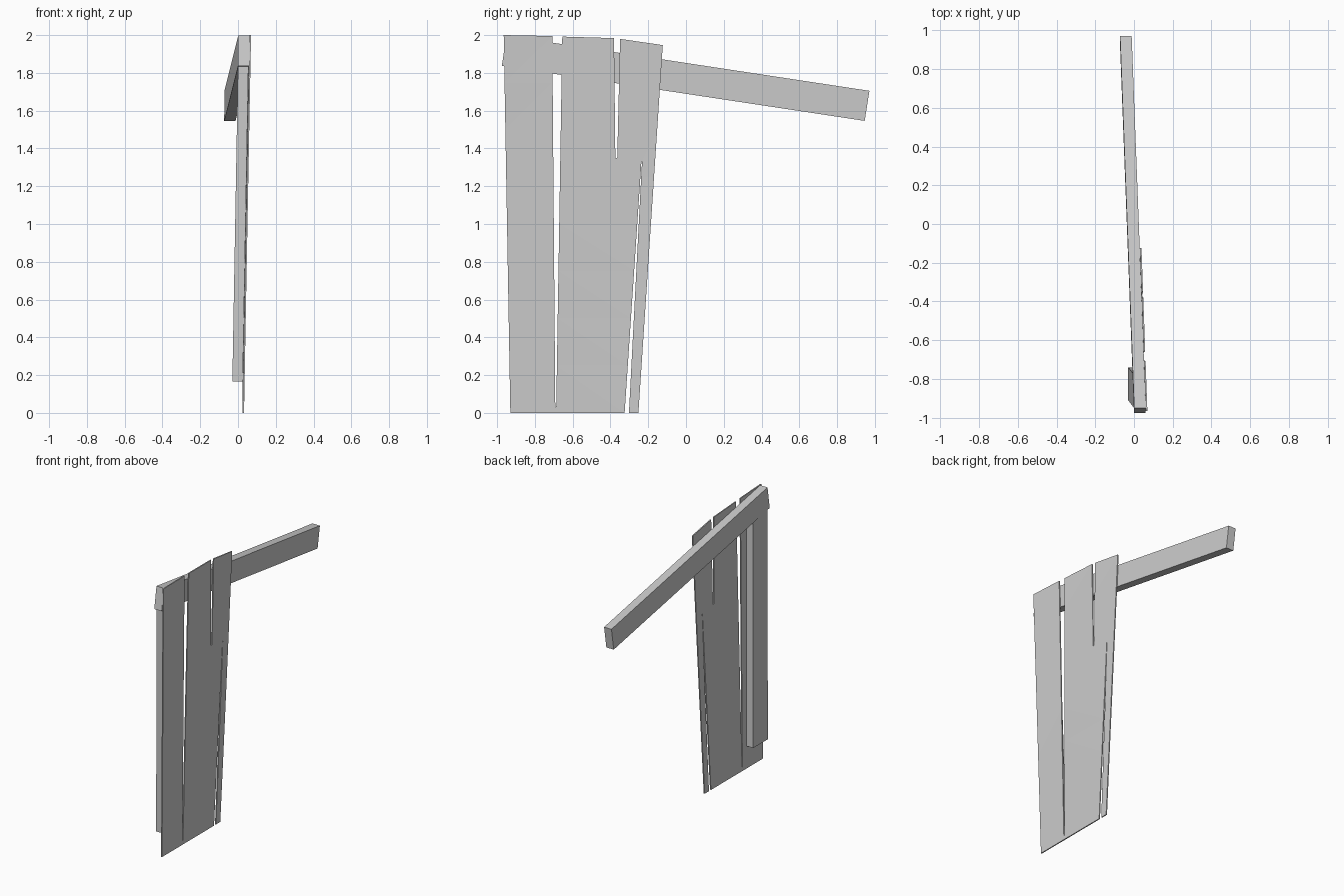
import bpy, bmesh
from mathutils import Vector

cube = bpy.data.objects.get("Cube")
if cube:
    bpy.data.objects.remove(cube, do_unlink=True)

# One plain grey for everything
grey = bpy.data.materials.new("light_grey")
grey.use_nodes = True
colour = (0.6, 0.6, 0.6, 1)
grey.diffuse_color = colour
grey.node_tree.nodes["Principled BSDF"].inputs["Base Color"].default_value = colour


def finish(name, bm):
    bmesh.ops.recalc_face_normals(bm, faces=bm.faces)
    mesh = bpy.data.meshes.new(name)
    bm.to_mesh(mesh)
    bm.free()
    mesh.materials.append(grey)
    obj = bpy.data.objects.new(name, mesh)
    bpy.context.collection.objects.link(obj)
    return obj


def timber(name, start, end):
    """Straight timber between two four-cornered ends."""
    bm = bmesh.new()
    a = [bm.verts.new(p) for p in start]
    b = [bm.verts.new(p) for p in end]
    bm.faces.new(a)
    bm.faces.new(b)
    for i in range(4):
        j = (i + 1) % 4
        bm.faces.new((a[i], a[j], b[j], b[i]))
    return finish(name, bm)


def beam_end(x, low, high):
    w = 0.06
    return [(x, *low), (x + w, *low), (x + w + 0.001, *high), (x + 0.001, *high)]


def post_end(x, y, z_front, z_back):
    w, d = 0.055, 0.17
    return [(x, y, z_front), (x + w, y, z_front), (x + w, y + d, z_back), (x, y + d, z_back)]


# Sloping top beam
timber("top_beam", beam_end(0.0, (-0.975, 1.837), (-0.951, 1.997)),
       beam_end(-0.073, (0.946, 1.546), (0.971, 1.705)))

# Leaning post below the beam
timber("post", post_end(-0.03, -0.91, 0.165, 0.165),
       post_end(0.0, -0.95, 1.84, 1.81))

# Thin board panel with slits between the boards, as (y, z) outline
outline = [
    (-0.93, 0), (-0.325, 0), (-0.236, 1.33), (-0.233, 1.33), (-0.302, 0), (-0.252, 0),
    (-0.123, 1.947), (-0.349, 1.98),
    (-0.364, 1.35), (-0.374, 1.35), (-0.381, 1.984), (-0.655, 1.992),
    (-0.687, 0.03), (-0.692, 0.03), (-0.708, 1.995), (-0.965, 2.0),
]
thickness = 0.008
bm = bmesh.new()
face = bm.faces.new([bm.verts.new((0, y, z)) for y, z in outline])
extruded = bmesh.ops.extrude_face_region(bm, geom=[face])["geom"]
bmesh.ops.translate(bm, vec=(-thickness, 0, 0),
                    verts=[v for v in extruded if isinstance(v, bmesh.types.BMVert)])
for i in range(1, 8):
    bmesh.ops.bisect_plane(bm, geom=bm.verts[:] + bm.edges[:] + bm.faces[:],
                           plane_co=Vector((0, 0, i / 4)), plane_no=Vector((0, 0, 1)))
bmesh.ops.triangulate(bm, faces=bm.faces[:])
# Lean the panel and twist it to follow the beam at the top
for v in bm.verts:
    v.co.x += 0.032 + v.co.z / 2 * (0.037 - 0.036 * (v.co.y + 0.96))
finish("board_panel", bm)
